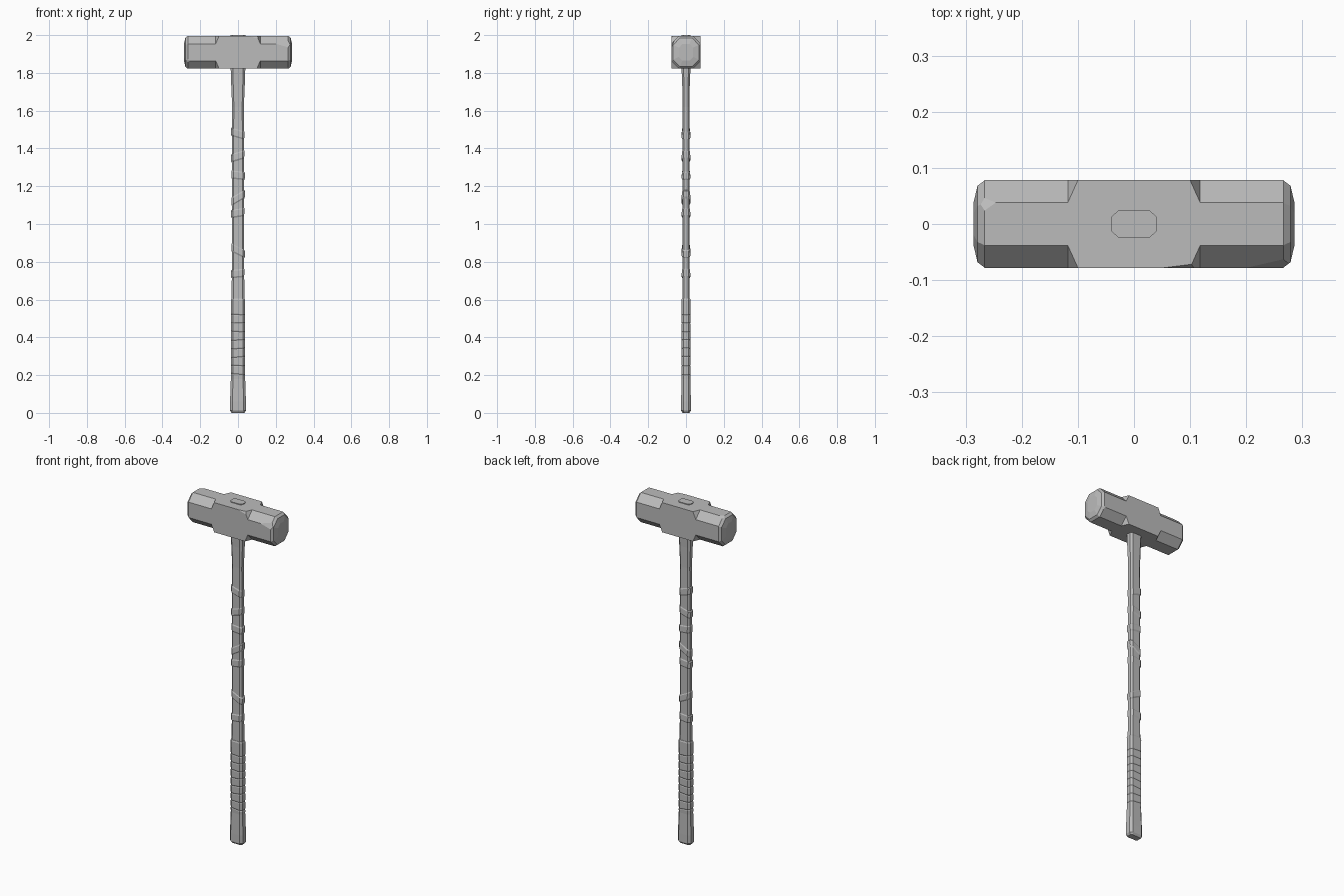
import bpy
import bmesh
import random
from mathutils import Vector

random.seed(4)
cube = bpy.data.objects.get("Cube")
if cube:
    bpy.data.objects.remove(cube)

grey = bpy.data.materials.new("worn grey")
grey.use_nodes = True
colour = (0.5, 0.5, 0.5, 1)
grey.diffuse_color = colour
grey.node_tree.nodes["Principled BSDF"].inputs["Base Color"].default_value = colour


def octagon(a, b, ca, cb):
    """Rectangle of half sizes a, b with its corners cut by ca, cb."""
    return [(a, b - cb), (a - ca, b), (ca - a, b), (-a, b - cb),
            (-a, cb - b), (ca - a, -b), (a - ca, -b), (a, cb - b)]


def loft(rings):
    """Skin a list of rings with equal point counts and cap both ends."""
    bm = bmesh.new()
    loops = [[bm.verts.new(p) for p in ring] for ring in rings]
    for low, high in zip(loops, loops[1:]):
        for i in range(len(low)):
            j = (i + 1) % len(low)
            bm.faces.new((low[i], low[j], high[j], high[i]))
    bm.faces.new(loops[0])
    bm.faces.new(loops[-1])
    bmesh.ops.remove_doubles(bm, verts=bm.verts, dist=0.0002)
    bmesh.ops.recalc_face_normals(bm, faces=bm.faces)
    return bm


def finish(bm, name):
    mesh = bpy.data.meshes.new(name)
    bm.to_mesh(mesh)
    bm.free()
    mesh.materials.append(grey)
    obj = bpy.data.objects.new(name, mesh)
    bpy.context.collection.objects.link(obj)
    return obj


def chip(bm, point, normal):
    """Slice a worn flat off a corner and close the cut."""
    cut = bmesh.ops.bisect_plane(
        bm, geom=bm.verts[:] + bm.edges[:] + bm.faces[:], dist=0.0001,
        plane_co=Vector(point), plane_no=Vector(normal), clear_outer=True)
    edges = [e for e in cut["geom_cut"] if isinstance(e, bmesh.types.BMEdge)]
    bmesh.ops.holes_fill(bm, edges=edges, sides=0)


# Head: square middle, chamfered arms and domed striking faces
head_z = 1.909
half = [(0.10, 0.078, 0.087, 0, 0), (0.118, 0.078, 0.087, 0.04, 0.042),
        (0.266, 0.078, 0.087, 0.04, 0.042), (0.279, 0.068, 0.076, 0.036, 0.037),
        (0.286, 0.038, 0.044, 0.019, 0.02)]
stations = [(-s[0],) + s[1:] for s in reversed(half)] + half
rings = [[(x, u, head_z + v) for u, v in octagon(a, b, ca, cb)]
         for x, a, b, ca, cb in stations]
head = loft(rings)
for point, normal in [
        ((0.19, -0.078, 1.957), (0.10, -0.8, 0.35)),
        ((-0.25, 0.038, 1.995), (-0.25, 0.35, 0.9)),
        ((-0.255, -0.078, 1.862), (-0.35, -0.85, -0.35)),
        ((0.255, 0.078, 1.862), (0.3, 0.8, -0.45)),
        ((0.255, -0.038, 1.822), (0.3, -0.4, -0.85))]:
    chip(head, point, normal)
bmesh.ops.recalc_face_normals(head, faces=head.faces)
finish(head, "hammer_head")


def shaft_ring(z, a, b, tilt=0, shift=0):
    return [(u + shift, v, z + tilt * u)
            for u, v in octagon(a, b, a * 0.3, b * 0.45)]


# Shaft: slim oval bar with slanting worn steps, flared into the head
shaft = [shaft_ring(0.58, 0.034, 0.020)]
for z, tilt in [(0.72, 0.1), (0.84, -0.5), (1.04, 0.15), (1.12, 0.6),
                (1.24, -0.1), (1.34, 0.3), (1.46, -0.3)]:
    shift = random.choice([-0.002, 0.001])
    shaft += [shaft_ring(z - 0.004, 0.033, 0.019, tilt),
              shaft_ring(z + 0.004, 0.035, 0.023, tilt, shift),
              shaft_ring(z + 0.034, 0.036, 0.022, tilt, shift),
              shaft_ring(z + 0.040, 0.033, 0.019, tilt)]
shaft += [shaft_ring(1.62, 0.031, 0.018), shaft_ring(1.74, 0.036, 0.020),
          shaft_ring(1.83, 0.039, 0.024), shaft_ring(2.0, 0.040, 0.024)]
finish(loft(shaft), "shaft")

# Grip: thicker sleeve with shallow finger grooves and a flared butt
grip = [shaft_ring(0, 0.034, 0.018), shaft_ring(0.012, 0.042, 0.026),
        shaft_ring(0.06, 0.042, 0.026), shaft_ring(0.18, 0.038, 0.023)]
for i in range(8):
    z = 0.20 + i * 0.045
    tilt = random.uniform(-0.12, 0.12)
    grip += [shaft_ring(z, 0.038, 0.024, tilt),
             shaft_ring(z + 0.005, 0.036, 0.022, tilt),
             shaft_ring(z + 0.010, 0.038, 0.024, tilt)]
grip += [shaft_ring(0.597, 0.038, 0.025), shaft_ring(0.605, 0.035, 0.022)]
finish(loft(grip), "grip")
